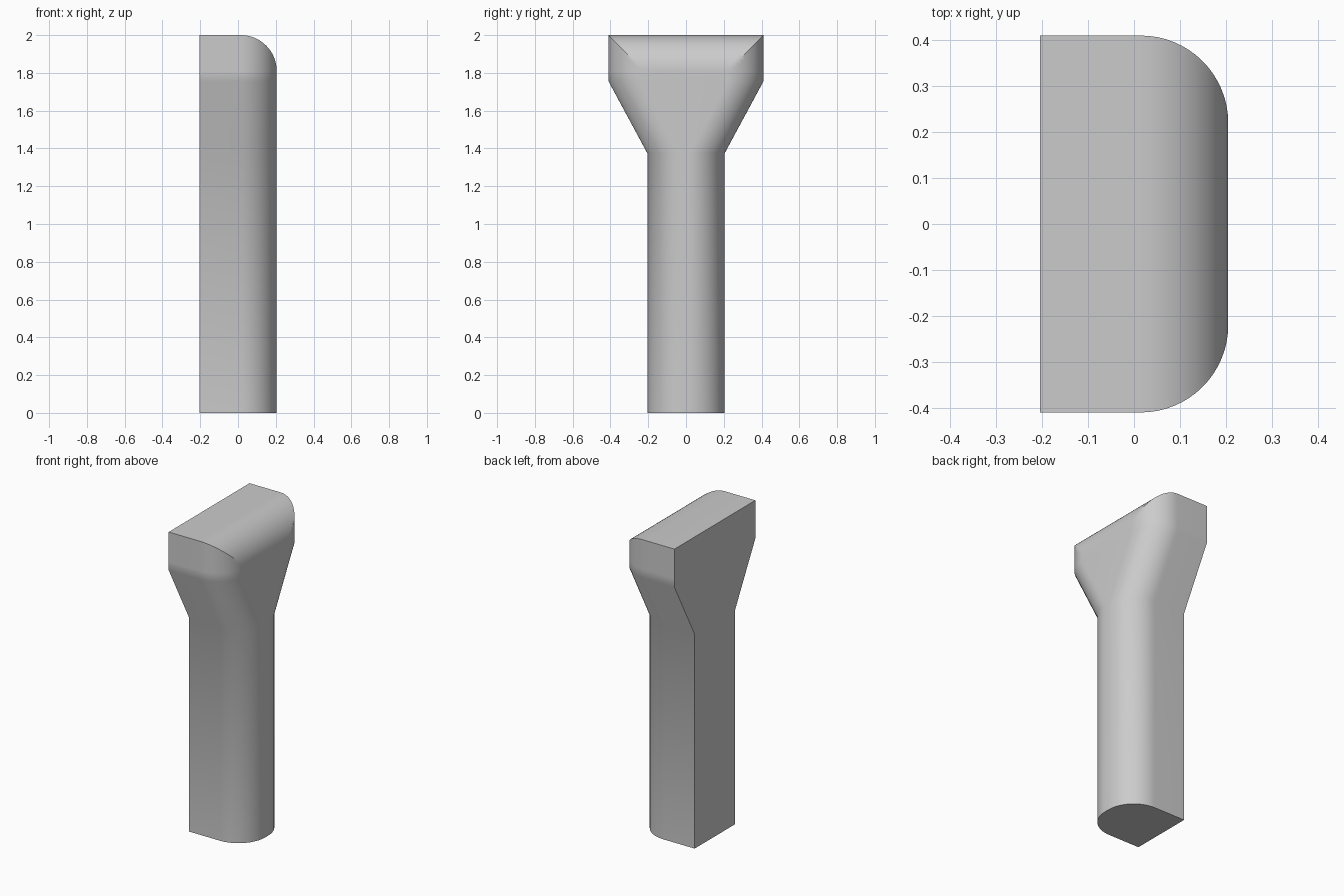
import bpy
import bmesh
from math import sin, cos, pi, radians

cube = bpy.data.objects.get("Cube")
if cube:
    bpy.data.objects.remove(cube, do_unlink=True)

HALF_DEPTH = 0.205                 # half thickness along x
RADIUS = 0.19                      # fillet radius
CENTRE = HALF_DEPTH - RADIUS       # x where the fillets begin
SHAFT, HEAD = 0.205, 0.41          # half widths along y
STEPS = 16
angles = [pi / 2 * i / STEPS for i in range(STEPS + 1)]


def ring(z, half_width, x_limit):
    """Rounded D section at height z, cut off at x_limit."""
    side = [(-HALF_DEPTH, half_width)]
    for a in angles:
        x = min(CENTRE + RADIUS * sin(a), x_limit)
        side.append((x, half_width - RADIUS * (1 - cos(a))))
    mirrored = [(x, -y) for x, y in reversed(side)]
    return [(x, y, z) for x, y in side + mirrored]


# Shaft, flare and head, then the rounded top edge
rings = [ring(0, SHAFT, HALF_DEPTH), ring(1.375, SHAFT, HALF_DEPTH),
         ring(1.755, HEAD, HALF_DEPTH)]
first_top = len(rings)
for a in reversed(angles):
    rings.append(ring(2 - RADIUS + RADIUS * cos(a), HEAD, CENTRE + RADIUS * sin(a)))

bm = bmesh.new()
rows = [[bm.verts.new(p) for p in r] for r in rings]
count = len(rows[0])
for j in range(len(rows) - 1):
    low, high = rows[j], rows[j + 1]
    # Column where the side fillet meets the top fillet
    mitre = STEPS - (j - first_top) if j >= first_top else None
    for i in range(count):
        k = (i + 1) % count
        a, b, c, d = low[i], low[k], high[k], high[i]
        if mitre and i == mitre:
            bm.faces.new((a, b, d))
            bm.faces.new((b, c, d))
        elif mitre and i == count - 2 - mitre:
            bm.faces.new((a, b, c))
            bm.faces.new((a, c, d))
        else:
            bm.faces.new((a, b, c, d))
bm.faces.new(rows[0])
bm.faces.new(rows[-1])
bmesh.ops.recalc_face_normals(bm, faces=bm.faces)

mesh = bpy.data.meshes.new("flared_post")
bm.to_mesh(mesh)
bm.free()
post = bpy.data.objects.new("flared_post", mesh)
bpy.context.collection.objects.link(post)

# Plain grey
grey = bpy.data.materials.new("light_grey")
grey.use_nodes = True
colour = (0.6, 0.6, 0.6, 1)
grey.diffuse_color = colour
grey.node_tree.nodes["Principled BSDF"].inputs["Base Color"].default_value = colour
mesh.materials.append(grey)

bpy.ops.object.select_all(action="DESELECT")
post.select_set(True)
bpy.context.view_layer.objects.active = post
bpy.ops.object.shade_smooth_by_angle(angle=radians(30))
